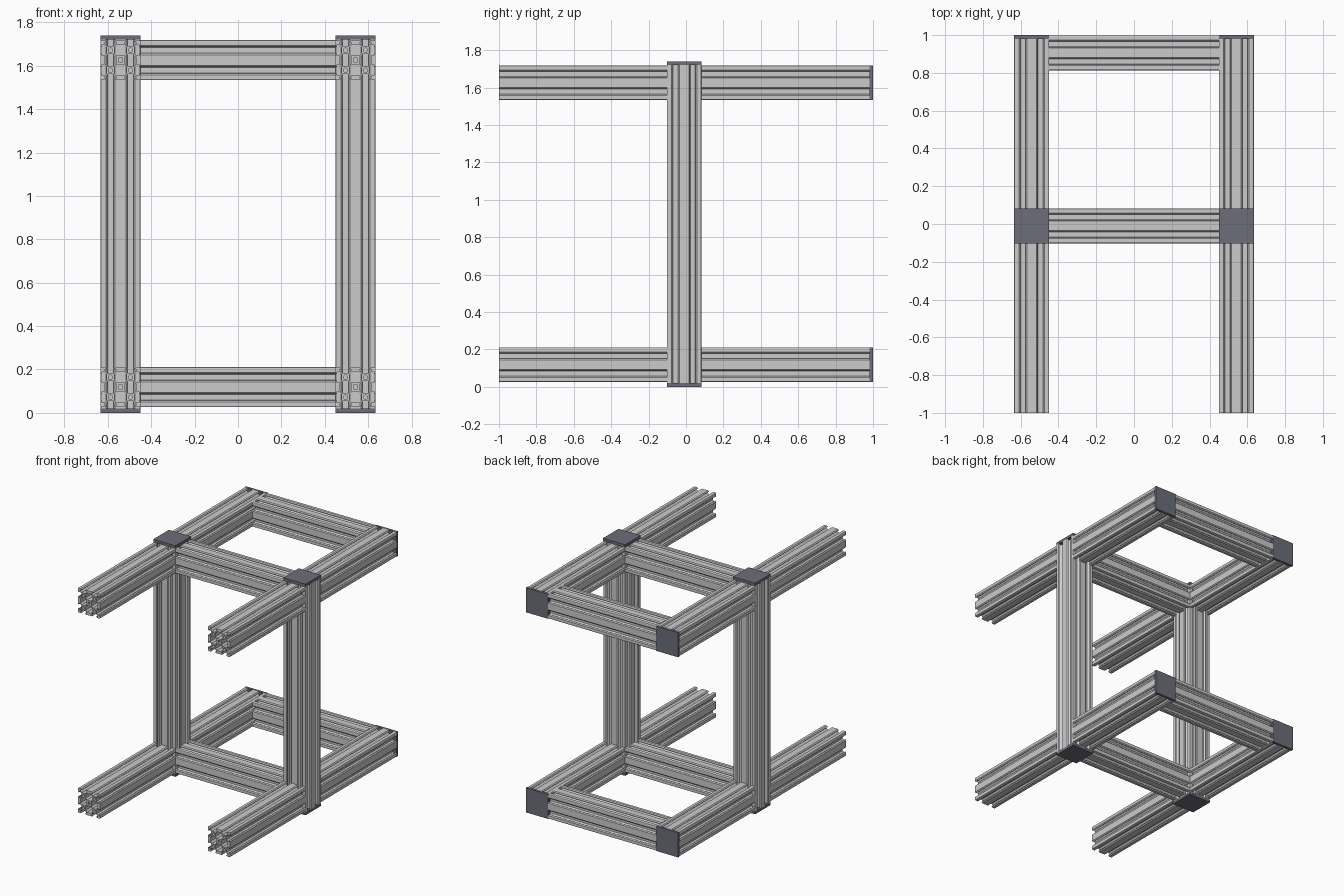
import bpy, bmesh, math
from mathutils import Matrix, Vector

if "Cube" in bpy.data.objects:
    bpy.data.objects.remove(bpy.data.objects["Cube"])

W = 0.185            # beam width
S = W / 40           # profile drawn on a 40 x 40 grid
CAP = 0.02           # cap thickness
PX, PY = 0.5415, -0.01           # post position
Z_LOW, Z_HIGH = 0.1185, 1.6255   # rail heights
HEIGHT = 1.74


def rot(pts, quarter):
    c, s = [(1, 0), (0, 1), (-1, 0), (0, -1)][quarter]
    return [(x * c - y * s, x * s + y * c) for x, y in pts]


def outline():
    # one side of the profile (bevelled-lip slots, two per side), repeated four times
    half_slot = [(4.6, 0), (3.1, 1.5), (3.1, 1.8), (5.5, 1.8), (5.5, 3.44), (2.84, 6.1)]
    side = [(-19.6, 19.6), (-18.7, 20)]
    for c in (-10, 10):
        side += [(c - u, 20 - d) for u, d in half_slot]
        side += [(c + u, 20 - d) for u, d in reversed(half_slot)]
    side += [(18.7, 20)]
    return [p for q in (0, 3, 2, 1) for p in rot(side, q)]


def profile_loops():
    loops = [outline()]
    hexa = [(-6.1, -2.84), (-3.44, -5.5), (3.44, -5.5), (6.1, -2.84),
            (6.1, 2.84), (3.44, 5.5), (-3.44, 5.5), (-6.1, 2.84)]
    bore = [(2.1 * math.cos(i * math.pi / 8), 2.1 * math.sin(i * math.pi / 8)) for i in range(16)]
    for q in range(4):
        loops.append(rot([(x, y + 10) for x, y in hexa], q))       # voids between cores
        loops.append(rot([(x + 10, y + 10) for x, y in bore], q))  # core bores
    loops.append([(-2, -2), (2, -2), (2, 2), (-2, 2)])             # centre void
    return loops


def extrusion_mesh():
    # unit-length beam along z, from a filled curve with holes
    cu = bpy.data.curves.new("beam_profile", 'CURVE')
    cu.dimensions, cu.fill_mode, cu.extrude = '2D', 'BOTH', 0.5
    for pts in profile_loops():
        sp = cu.splines.new('POLY')
        sp.points.add(len(pts) - 1)
        for p, (x, y) in zip(sp.points, pts):
            p.co = (x * S, y * S, 0, 1)
        sp.use_cyclic_u = True
    ob = bpy.data.objects.new("beam_profile", cu)
    bpy.context.collection.objects.link(ob)
    dg = bpy.context.evaluated_depsgraph_get()
    me = bpy.data.meshes.new_from_object(ob.evaluated_get(dg))
    bpy.data.objects.remove(ob)
    bm = bmesh.new()
    bm.from_mesh(me)
    bmesh.ops.remove_doubles(bm, verts=bm.verts, dist=1e-5)
    bmesh.ops.recalc_face_normals(bm, faces=bm.faces)
    bm.to_mesh(me)
    bm.free()
    me.name = "slotted_beam"
    for p in me.polygons:
        p.use_smooth = False
    return me


BEAM = extrusion_mesh()
AXES = {'x': Matrix.Rotation(math.pi / 2, 4, 'Y'),
        'y': Matrix.Rotation(-math.pi / 2, 4, 'X'),
        'z': Matrix.Identity(4)}


def beam(name, axis, start, end):
    a, b = Vector(start), Vector(end)
    me = BEAM.copy()
    me.transform(AXES[axis] @ Matrix.Diagonal((1, 1, (b - a).length, 1)))
    ob = bpy.data.objects.new(name, me)
    ob.location = (a + b) / 2
    bpy.context.collection.objects.link(ob)


cap_mat = bpy.data.materials.new("cap_plastic")
cap_mat.diffuse_color = (0.15, 0.155, 0.19, 1)
cap_mat.use_nodes = True
cap_mat.node_tree.nodes["Principled BSDF"].inputs["Base Color"].default_value = cap_mat.diffuse_color


def cap(name, loc, size):
    bm = bmesh.new()
    bmesh.ops.create_cube(bm, size=1, matrix=Matrix.Diagonal((*size, 1)))
    me = bpy.data.meshes.new(name)
    bm.to_mesh(me)
    bm.free()
    me.materials.append(cap_mat)
    ob = bpy.data.objects.new(name, me)
    ob.location = loc
    bpy.context.collection.objects.link(ob)


for side, sx in (("left", -1), ("right", 1)):
    x = sx * PX
    # posts with top and bottom caps
    beam(f"{side}_post", 'z', (x, PY, CAP), (x, PY, HEIGHT - CAP))
    cap(f"{side}_post_foot", (x, PY, CAP / 2), (W, W, CAP))
    cap(f"{side}_post_top_cap", (x, PY, HEIGHT - CAP / 2), (W, W, CAP))
    # side rails, open at the front and capped at the back
    for level, z in (("lower", Z_LOW), ("upper", Z_HIGH)):
        beam(f"{level}_{side}_front_rail", 'y', (x, -1, z), (x, PY - W / 2, z))
        beam(f"{level}_{side}_back_rail", 'y', (x, PY + W / 2, z), (x, 1 - CAP, z))
        cap(f"{level}_{side}_end_cap", (x, 1 - CAP / 2, z), (W, CAP, W))

# cross rails between the posts and at the back
xi = PX - W / 2
for level, z in (("lower", Z_LOW), ("upper", Z_HIGH)):
    for place, y in (("middle", PY), ("back", 0.906)):
        beam(f"{level}_{place}_cross_rail", 'x', (-xi, y, z), (xi, y, z))

bpy.data.meshes.remove(BEAM)
